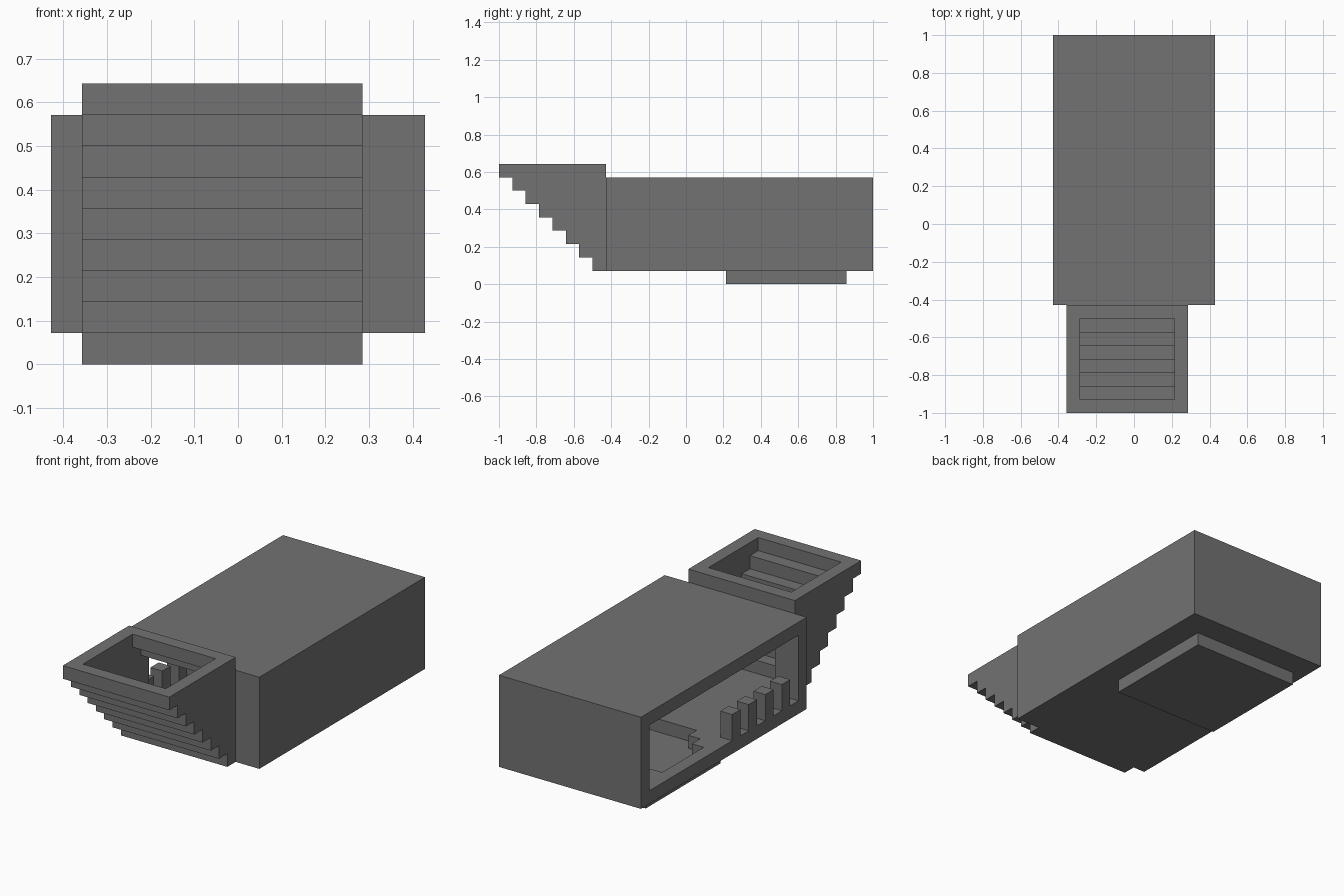
import bpy
import bmesh
from mathutils import Vector

cube = bpy.data.objects.get("Cube")
if cube:
    bpy.data.objects.remove(cube, do_unlink=True)

U = 1 / 14  # one building block

grey = bpy.data.materials.new("stone grey")
grey.use_nodes = True
colour = (0.17, 0.17, 0.17, 1)
grey.diffuse_color = colour
grey.node_tree.nodes["Principled BSDF"].inputs["Base Color"].default_value = colour


def prism(name, profile, start, end, axis):
    """Extrude a closed profile along x (profile in y, z) or z (profile in x, y)."""
    bm = bmesh.new()
    if axis == "x":
        points = [Vector((start, a, b)) for a, b in profile]
        step = Vector((end - start, 0, 0))
    else:
        points = [Vector((a, b, start)) for a, b in profile]
        step = Vector((0, 0, end - start))
    face = bm.faces.new([bm.verts.new(p * U) for p in points])
    result = bmesh.ops.extrude_face_region(bm, geom=[face], use_keep_orig=True)
    moved = [g for g in result["geom"] if isinstance(g, bmesh.types.BMVert)]
    bmesh.ops.translate(bm, verts=moved, vec=step * U)
    bmesh.ops.recalc_face_normals(bm, faces=bm.faces)
    mesh = bpy.data.meshes.new(name)
    bm.to_mesh(mesh)
    bm.free()
    mesh.materials.append(grey)
    obj = bpy.data.objects.new(name, mesh)
    bpy.context.collection.objects.link(obj)
    return obj


def box(name, x, y, z):
    corners = [(x[0], y[0]), (x[1], y[0]), (x[1], y[1]), (x[0], y[1])]
    return prism(name, corners, z[0], z[1], "z")


def cut(target, cutter):
    cutter.hide_render = True
    cutter.hide_viewport = True
    mod = target.modifiers.new(cutter.name, "BOOLEAN")
    mod.operation = "DIFFERENCE"
    mod.solver = "EXACT"
    mod.object = cutter


# Main hall: a hollow box, open on its -x side
hall = box("hall", (-6, 6), (-6, 14), (1, 8))
cut(hall, box("hall_space", (-7, 5), (-5, 13), (2, 7)))
cut(hall, box("doorway_space", (-4, 3), (-7, -4), (2, 7)))

# Stepped round pit in the hall floor, mirrored from one quarter outline
quarter = [(4.5, 2.5), (3.5, 2.5), (3.5, 3.5), (2.5, 3.5), (2.5, 4.5)]
outline = []
for sx, sy in ((1, 1), (-1, 1), (-1, -1), (1, -1)):
    part = quarter if sx * sy > 0 else quarter[::-1]
    outline += [(sx * x - 0.5, sy * y + 7.5) for x, y in part]
cut(hall, prism("pit_space", outline, 0.5, 3, "z"))
box("pit_base", (-5, 4), (3, 12), (0, 1))

# Low posts along the open side
for i in range(4):
    y = 2 - 2 * i
    box(f"post_{i + 1}", (-6, -5), (y, y + 1), (2, 4))

# Entrance stairwell: stepped outside, with matching steps inside
outer = [(-6, 1), (-6, 9)]
for k in range(8, 0, -1):
    outer += [(-6 - k, k + 1), (-6 - k, k)]
stairwell = prism("stairwell", outer, -5, 4, "x")

inner = [(-5, 2), (-5, 8), (-7, 8), (-7, 10), (-13, 10), (-13, 8)]
for k in range(7, 1, -1):
    inner += [(-5 - k, k + 1), (-5 - k, k)]
cut(stairwell, prism("stairwell_space", inner, -4, 3, "x"))
